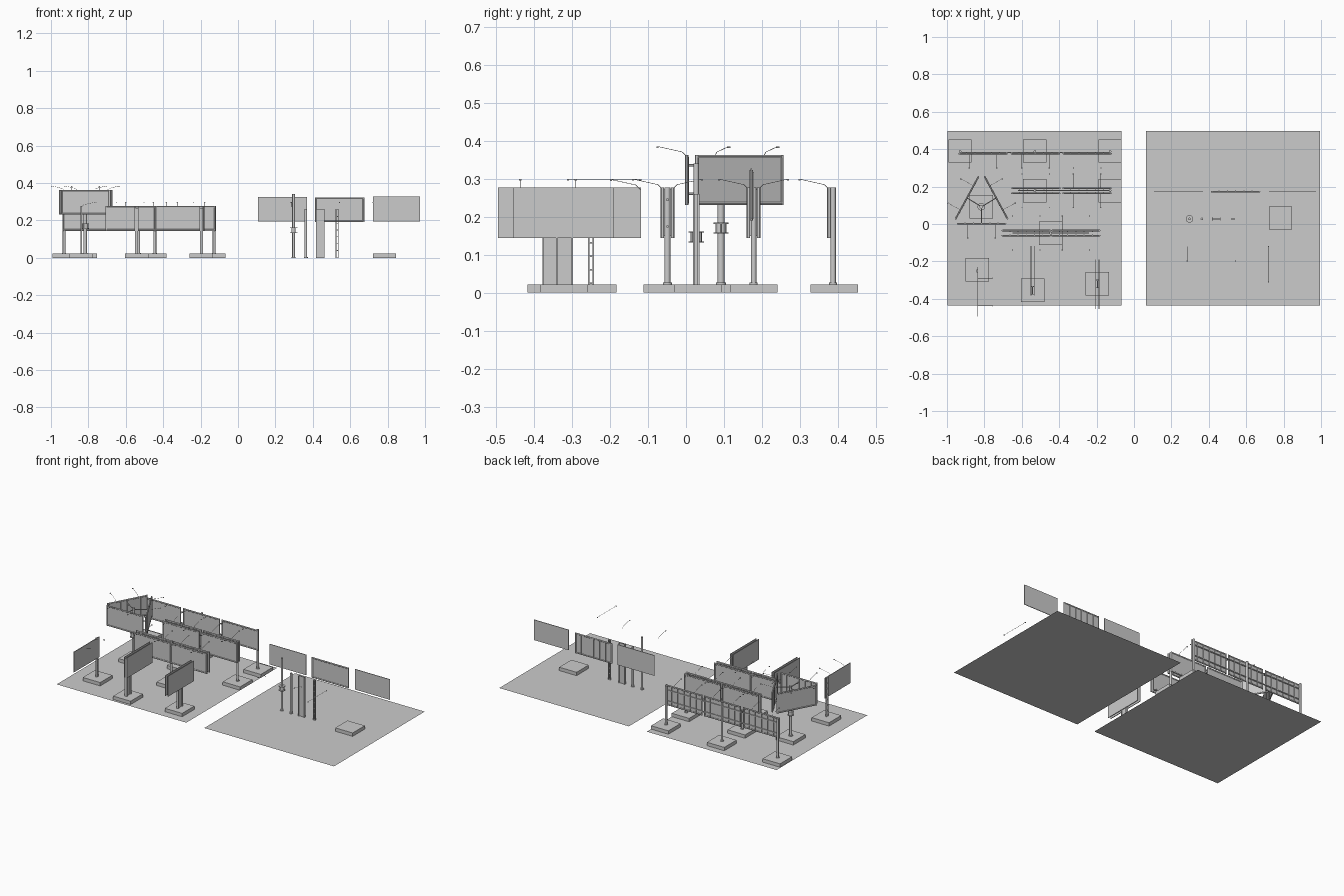
import bpy, bmesh, math
from mathutils import Matrix, Vector

if "Cube" in bpy.data.objects:
    bpy.data.objects.remove(bpy.data.objects["Cube"])

W, H = 0.264, 0.132          # billboard size
I4 = Matrix.Identity(4)


def place(x, y, z=0, deg=0):
    return Matrix.Translation((x, y, z)) @ Matrix.Rotation(math.radians(deg), 4, 'Z')


def finish(name, bm, smooth=False):
    me = bpy.data.meshes.new(name)
    bm.to_mesh(me)
    bm.free()
    ob = bpy.data.objects.new(name, me)
    bpy.context.collection.objects.link(ob)
    if smooth:
        bpy.context.view_layer.objects.active = ob
        ob.select_set(True)
        bpy.ops.object.shade_smooth_by_angle()
        ob.select_set(False)
    return ob


def box(bm, M, c, s):
    bmesh.ops.create_cube(bm, size=1, matrix=M @ Matrix.Translation(c) @ Matrix.Diagonal((*s, 1)))


def tube(bm, M, a, b, r, n=12, r2=None):
    a, b = Vector(a), Vector(b)
    d = b - a
    rot = d.to_track_quat('Z', 'Y').to_matrix().to_4x4()
    bmesh.ops.create_cone(bm, cap_ends=True, segments=n, radius1=r, radius2=r if r2 is None else r2,
                          depth=d.length, matrix=M @ Matrix.Translation((a + b) / 2) @ rot)


def ground(name, x):
    bm = bmesh.new()
    bmesh.ops.create_grid(bm, x_segments=1, y_segments=1, size=0.466,
                          matrix=Matrix.Translation((x, 0.03, 0)))
    finish(name, bm)


def base(x, y):
    bm = bmesh.new()
    box(bm, place(x, y), (0, 0, 0.011), (0.125, 0.125, 0.022))
    finish("footing", bm)


def pole(x, y, z0, z1, r=0.007):
    bm = bmesh.new()
    M = place(x, y)
    tube(bm, M, (0, 0, z0), (0, 0, z1), r, 16)
    tube(bm, M, (0, 0, z0), (0, 0, z0 + 0.004), r * 1.5, 16)
    finish("round_pole", bm, True)


def platform_pole(x, y, z0, z1, zp, r=0.007):
    # round pole with a railed ring platform
    pole(x, y, z0, z1, r)
    bm = bmesh.new()
    M = place(x, y)
    for z in (zp, zp + 0.026):
        tube(bm, M, (0, 0, z), (0, 0, z + 0.003), 0.02, 12)
    tube(bm, M, (0, 0, zp), (0, 0, zp + 0.026), r * 1.6, 12)
    for i in range(6):
        a = i * math.pi / 3
        p = (0.016 * math.cos(a), 0.016 * math.sin(a))
        tube(bm, M, (*p, zp), (*p, zp + 0.026), 0.001, 6)
    finish("pole_platform", bm)


def wide_pole(x, y, z0, z1, deg=0):
    # I-section post
    bm = bmesh.new()
    M = place(x, y, 0, deg)
    h, zc = z1 - z0, (z0 + z1) / 2
    box(bm, M, (0, 0, zc), (0.045, 0.005, h))
    for s in (-1, 1):
        box(bm, M, (s * 0.0205, 0, zc), (0.004, 0.016, h))
    finish("beam_post", bm)


def truss_pole(x, y, z0, z1, deg=0):
    bm = bmesh.new()
    M = place(x, y, 0, deg)
    for s in (-1, 1):
        box(bm, M, (s * 0.006, 0, (z0 + z1) / 2), (0.004, 0.01, z1 - z0))
    n = int((z1 - z0) / 0.035)
    for i in range(n + 1):
        box(bm, M, (0, 0, z0 + 0.003 + i * (z1 - z0 - 0.006) / n), (0.012, 0.006, 0.004))
    finish("ladder_post", bm)


def board(x, y, z, deg=0, framed=True, w=W, lights=True):
    # billboard face looks along local -y; z is the lower edge
    M = place(x, y, z, deg)
    bm = bmesh.new()
    box(bm, M, (0, 0, H / 2), (w, 0.004, H))
    finish("billboard_panel", bm)
    if framed:
        bm = bmesh.new()
        r = 0.0045
        hx = w / 2 - r
        for s in (-1, 1):
            tube(bm, M, (s * hx, 0, 0), (s * hx, 0, H), r)
        for zz in (r, H - r):
            tube(bm, M, (-hx, 0, zz), (hx, 0, zz), r)
        finish("panel_frame", bm, True)
        bm = bmesh.new()
        for i in range(-2, 3):
            box(bm, M, (i * w / 6, 0.004, H / 2), (0.005, 0.005, H - 0.01))
        finish("panel_back_ribs", bm)
    if lights:
        for s in (-1, 1):
            lamp(M @ Matrix.Translation((s * w / 3.6, 0, H)))


def lamp(M, reach=0.075):
    bm = bmesh.new()
    pts = [(0, 0, -0.004), (0, -0.012, 0.008), (0, -reach, 0.022)]
    for a, b in zip(pts, pts[1:]):
        tube(bm, M, a, b, 0.0008, 5)
    box(bm, M, (0, -reach - 0.002, 0.021), (0.007, 0.005, 0.004))
    finish("lamp_arm", bm)


def beam(x0, x1, y, z):
    bm = bmesh.new()
    box(bm, I4, ((x0 + x1) / 2, y, z), (x1 - x0, 0.005, 0.006))
    finish("support_beam", bm)


ground("ground_left", -0.532)
ground("ground_right", 0.529)

Z = 0.144
# back row: three single-sided boards on three poles
for x in (-0.93, -0.53, -0.128):
    base(x, 0.39)
    pole(x, 0.387, 0.022, Z + H)
for x in (-0.807, -0.527, -0.25):
    board(x, 0.376, Z)

# second row: two double-sided boards on two poles
for x in (-0.53, -0.128):
    base(x, 0.178)
    pole(x, 0.178, 0.022, Z + H)
for x in (-0.525, -0.251):
    board(x, 0.164, Z)
    board(x, 0.191, Z, 180)

# third row: two double-sided boards on one pole
base(-0.445, -0.049)
pole(-0.445, -0.049, 0.022, Z + H, 0.008)
for x in (-0.576, -0.311):
    board(x, -0.062, Z)
    board(x, -0.035, Z, 180)
for z in (Z + 0.03, Z + 0.1):
    beam(-0.65, -0.24, -0.049, z)
    beam(-0.62, -0.125, 0.178, z)
    beam(-0.93, -0.128, 0.382, z)

# triangular sign on a platform pole
base(-0.817, 0.092)
platform_pole(-0.817, 0.092, 0.022, 0.345, 0.155, 0.009)
TZ = 0.23
board(-0.815, 0.002, TZ)
board(-0.893, 0.14, TZ, -118.5)
board(-0.737, 0.14, TZ, 118.5)
bm = bmesh.new()
for p in ((-0.815, 0.004), (-0.89, 0.138), (-0.74, 0.138)):
    for z in (0.26, 0.335):
        tube(bm, I4, (-0.815, 0.092, z), (*p, z), 0.003, 6)
finish("triangle_struts", bm)

# flag-mounted board on a ladder post
base(-0.838, -0.245)
truss_pole(-0.838, -0.25, 0.022, Z + H, 90)
board(-0.835, -0.363, Z, 90, False)

# two double-faced boards on beam posts
for x, y, py in ((-0.542, -0.355, -0.25), (-0.196, -0.32, -0.322)):
    base(x, y)
    wide_pole(x, y, 0.022, Z + H - 0.01, 90)
    for s in (-1, 1):
        board(x + s * 0.009, py, Z, 90 * s, False, lights=False)

# loose parts on the right ground: boards, posts, footing, lamp arms
board(0.238, 0.172, 0.194, 0, False, lights=False)
board(0.543, 0.172, 0.19, 0, True, lights=False)
board(0.847, 0.172, 0.195, 0, False, 0.25, lights=False)
platform_pole(0.297, 0.027, 0, 0.34, 0.132)
pole(0.363, 0.027, 0, 0.26)
wide_pole(0.44, 0.027, 0, 0.26)
truss_pole(0.53, 0.027, 0, 0.26)
base(0.783, 0.032)
for x in (0.285, 0.543):
    lamp(place(x, -0.12, 0.275))
bm = bmesh.new()
tube(bm, I4, (0.72, -0.31, 0.298), (0.72, -0.12, 0.298), 0.0008, 5)
for y in (-0.31, -0.12):
    box(bm, I4, (0.72, y, 0.297), (0.006, 0.005, 0.004))
finish("long_lamp_bar", bm)
